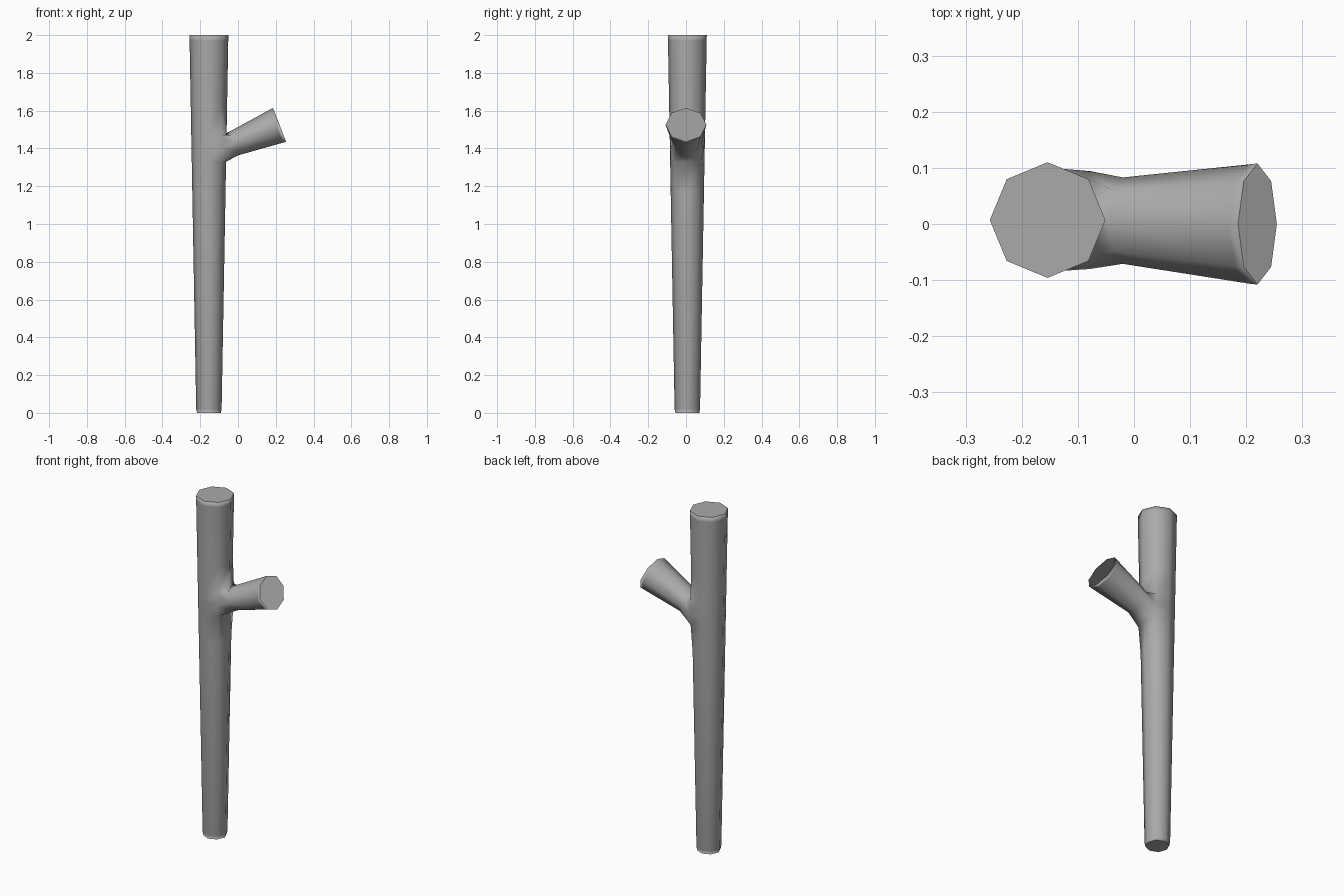
import bpy, bmesh, math
from mathutils import Vector

if "Cube" in bpy.data.objects:
    bpy.data.objects.remove(bpy.data.objects["Cube"], do_unlink=True)

SIDES = 8
bm = bmesh.new()


def ring(centre, u, v, ru, rv):
    """Octagonal loop of vertices around a centre, spanned by u and v."""
    verts = []
    for i in range(SIDES):
        a = math.tau * i / SIDES
        p = Vector(centre) + Vector(u) * ru * math.cos(a) + Vector(v) * rv * math.sin(a)
        verts.append(bm.verts.new(p))
    return verts


def bridge(a, b, skip=()):
    for i in range(SIDES):
        if i not in skip:
            j = (i + 1) % SIDES
            bm.faces.new((a[i], a[j], b[j], b[i]))


def cap(loop):
    """Closed end with a narrow inset that softens the rim shading."""
    face = bm.faces.new(loop)
    bmesh.ops.inset_region(bm, faces=[face], thickness=0.018, use_even_offset=True)


# Trunk: tapered octagonal rings, leaving an eight-sided opening for the branch
heights = [0, 0.02, 1.17, 1.33, 1.4, 1.47, 1.62, 1.97, 2.0]
trunk = []
for z in heights:
    r = 0.067 + 0.018 * z
    if z == 0:
        r -= 0.004
    trunk.append(ring((-0.154, 0.007, z), (1, 0, 0), (0, 1, 0), r, r))
low, mid, high = trunk[3:6]
for k in range(len(trunk) - 1):
    bridge(trunk[k], trunk[k + 1], (0, SIDES - 1) if k in (3, 4) else ())
cap(trunk[-1])
cap(trunk[0])

# Flare of the trunk beside the branch
for loop, push in ((low, 0.008), (mid, 0.022), (high, 0.008)):
    loop[1].co += Vector((push / 2, push, 0))
    loop[-1].co += Vector((push / 2, -push, 0))

# Branch: grows out of the opening and widens to its cut end
opening = [mid[1], high[1], high[0], high[-1], mid[-1], low[-1], low[0], low[1]]
across, up = (0, 1, 0), (-0.36, 0, 0.933)
base = ring((-0.02, 0.006, 1.427), across, up, 0.077, 0.067)
rim = ring((0.203, 0, 1.518), across, up, 0.106, 0.094)
end = ring((0.22, 0, 1.525), across, up, 0.108, 0.096)
for a, b in ((opening, base), (base, rim), (rim, end)):
    bridge(a, b)
cap(end)

bmesh.ops.recalc_face_normals(bm, faces=bm.faces)
for f in bm.faces:
    f.smooth = True
mesh = bpy.data.meshes.new("branching_log")
bm.to_mesh(mesh)
bm.free()

# Single grey material
grey = bpy.data.materials.new("plain grey")
grey.use_nodes = True
colour = (0.4, 0.4, 0.4, 1)
grey.diffuse_color = colour
grey.node_tree.nodes["Principled BSDF"].inputs["Base Color"].default_value = colour
mesh.materials.append(grey)

log = bpy.data.objects.new("branching_log", mesh)
bpy.context.collection.objects.link(log)
